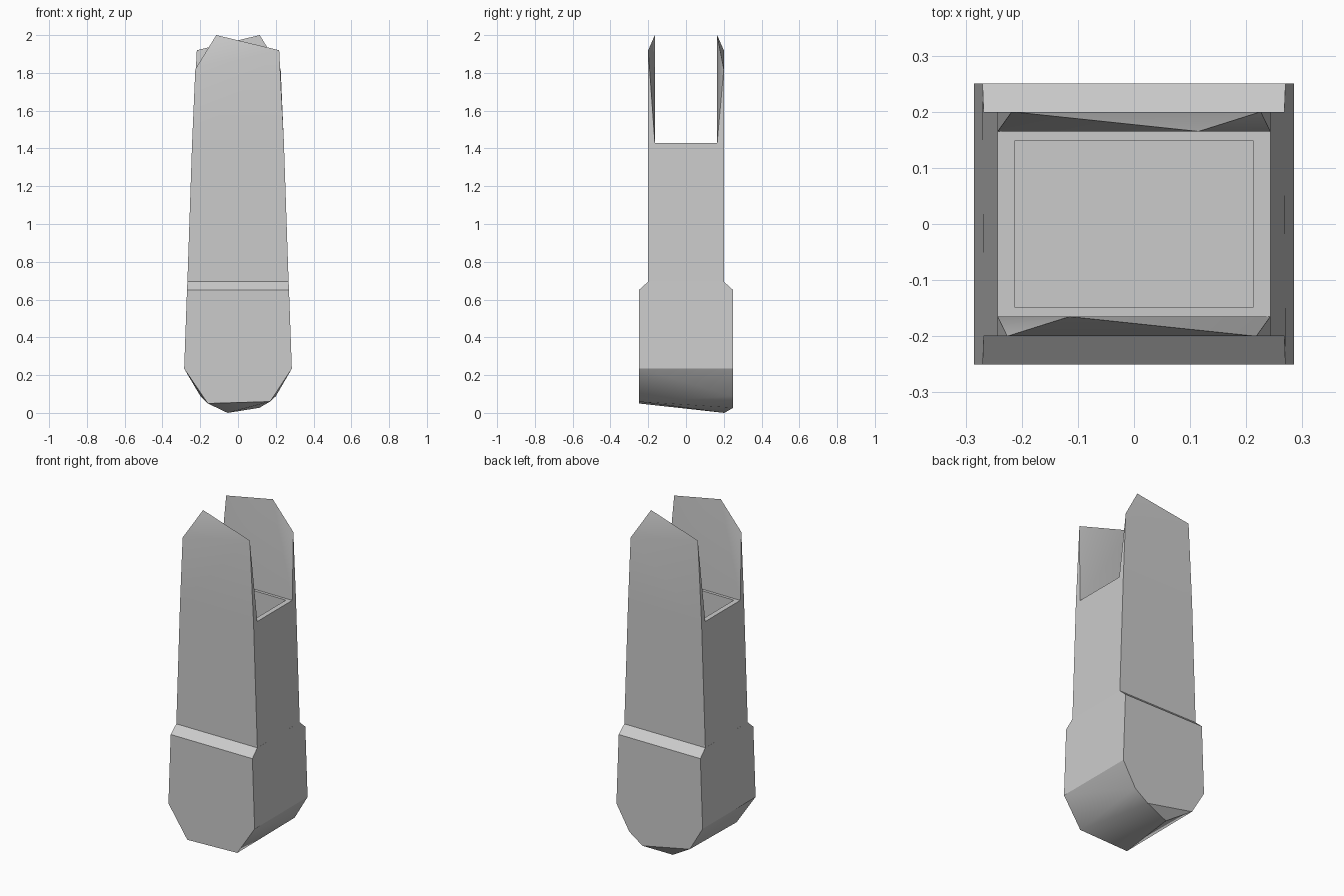
import bpy, bmesh, math

cube = bpy.data.objects.get("Cube")
if cube:
    bpy.data.objects.remove(cube, do_unlink=True)

grey = bpy.data.materials.new("light_grey")
grey.use_nodes = True
colour = (0.6, 0.6, 0.6, 1)
grey.diffuse_color = colour
grey.node_tree.nodes["Principled BSDF"].inputs["Base Color"].default_value = colour


def ring(x, y, z):
    return [(sx * x, sy * y, z) for sx in (-1, 1) for sy in (-1, 1)]


def hull(points):
    """Closed faceted solid wrapped around a few corner points."""
    bm = bmesh.new()
    for p in points:
        bm.verts.new(p)
    res = bmesh.ops.convex_hull(bm, input=bm.verts)
    loose = [v for v in bm.verts if not v.link_faces]
    bmesh.ops.delete(bm, geom=loose, context='VERTS')
    bmesh.ops.dissolve_limit(bm, angle_limit=0.01, verts=bm.verts, edges=bm.edges)
    bmesh.ops.recalc_face_normals(bm, faces=bm.faces)
    return bm


def finish(bm, name):
    mesh = bpy.data.meshes.new(name)
    bm.to_mesh(mesh)
    bm.free()
    mesh.materials.append(grey)
    obj = bpy.data.objects.new(name, mesh)
    bpy.context.collection.objects.link(obj)
    bpy.ops.object.select_all(action='DESELECT')
    obj.select_set(True)
    bpy.context.view_layer.objects.active = obj
    bpy.ops.object.shade_smooth_by_angle(angle=math.radians(30))
    return obj


# Thick lower block: shoulder, flared sides and a skewed, faceted underside
front_foot = [(0.17, -0.25, 0.06), (-0.16, -0.25, 0.05)]
back_foot = [(0.2, 0.25, 0.088), (0.113, 0.25, 0.027), (-0.2, 0.25, 0.09)]
tip = [(-0.055, 0.203, 0)]
finish(hull(ring(0.268, 0.2, 0.695) + ring(0.27, 0.25, 0.65)
            + ring(0.285, 0.25, 0.234) + front_foot + back_foot + tip), "lower_block")

# Tapered shaft with a rectangular socket sunk in its top
bm = hull(ring(0.268, 0.2, 0.69) + ring(0.243, 0.2, 1.43))
top = max(bm.faces, key=lambda f: f.calc_center_median().z)
bmesh.ops.inset_individual(bm, faces=[top], thickness=0.03)
for v in top.verts:
    v.co.x = math.copysign(0.213, v.co.x)
    v.co.y = math.copysign(0.148, v.co.y)
floor = bmesh.ops.extrude_discrete_faces(bm, faces=[top])["faces"][0]
for v in floor.verts:
    v.co.z -= 0.3
finish(bm, "shaft")

# Two pointed prongs, the back one turned half round from the front one
prong = [(-0.243, -0.165, 1.43), (0.243, -0.165, 1.43),
         (-0.243, -0.2, 1.43), (0.243, -0.2, 1.43),
         (-0.226, -0.2, 1.82), (0.218, -0.2, 1.92), (-0.115, -0.165, 2)]
for name, s in (("front_prong", 1), ("back_prong", -1)):
    finish(hull([(s * x, s * y, z) for x, y, z in prong]), name)
